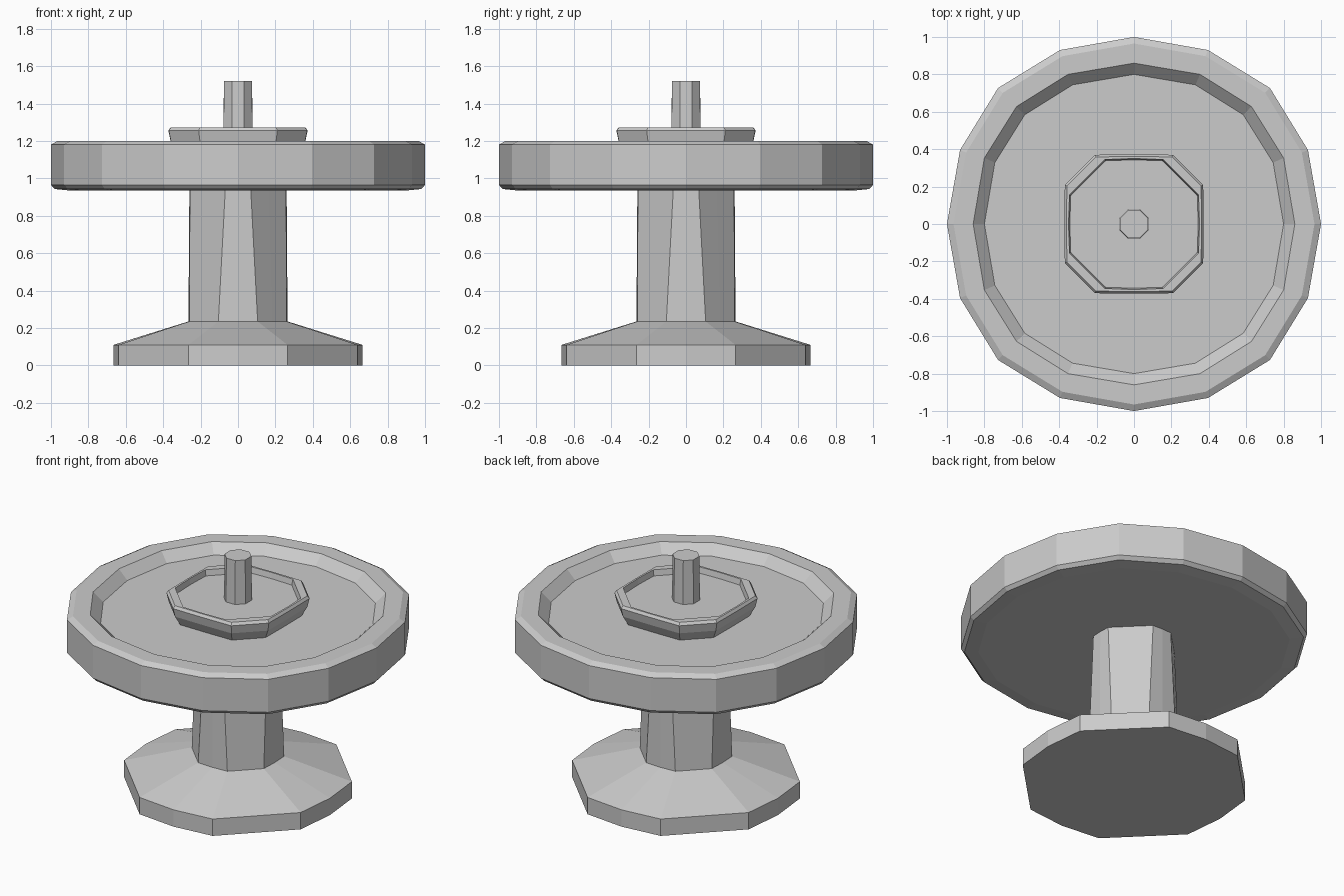
import bpy, bmesh

if "Cube" in bpy.data.objects:
    bpy.data.objects.remove(bpy.data.objects["Cube"])

grey = bpy.data.materials.new("plain_grey")
grey.diffuse_color = (0.6, 0.6, 0.6, 1)
grey.use_nodes = True
grey.node_tree.nodes["Principled BSDF"].inputs["Base Color"].default_value = grey.diffuse_color


def ring(axis, px, py, diag, z):
    """16 points with four-fold symmetry: axis point, two side points and a diagonal point per quarter."""
    pts = []
    x_axis, y_axis = (1, 0), (0, 1)
    for _ in range(4):
        for u, v in ((axis, 0), (px, py), (diag, diag), (py, px)):
            pts.append((u * x_axis[0] + v * y_axis[0], u * x_axis[1] + v * y_axis[1], z))
        x_axis, y_axis = y_axis, (-x_axis[0], -x_axis[1])
    return pts


def scaled(shape, s, z):
    return ring(*(c * s for c in shape), z)


def loft(name, rings):
    """Solid skinned through the rings, closed by a cap at each end."""
    bm = bmesh.new()
    loops = [[bm.verts.new(p) for p in r] for r in rings]
    for lo, hi in zip(loops, loops[1:]):
        for i in range(16):
            j = (i + 1) % 16
            bm.faces.new((lo[i], lo[j], hi[j], hi[i]))
    bm.faces.new(loops[0][::-1])
    bm.faces.new(loops[-1])
    mesh = bpy.data.meshes.new(name)
    bm.to_mesh(mesh)
    bm.free()
    mesh.materials.append(grey)
    obj = bpy.data.objects.new(name, mesh)
    bpy.context.collection.objects.link(obj)
    return obj


# Foot: low slab with a sloping top
foot = (0.665, 0.638, 0.264, 0.451)
pole_low = (0.265, 0.26, 0.105, 0.183)
loft("foot", [ring(*foot, 0), ring(*foot, 0.11), ring(*pole_low, 0.235)])

# Pole: octagon whose front, back and side faces narrow upwards
loft("pole", [ring(*pole_low, 0.235), ring(0.26, 0.257, 0.068, 0.163, 0.94)])

# Dish: bevelled disc with a shallow recess
rim = (1.0, 0.93, 0.396, 0.727)
recess = (0.86, 0.80, 0.353, 0.628)
loft("dish", [
    scaled(rim, 0.90, 0.935), scaled(rim, 0.98, 0.943), scaled(rim, 1, 0.965),
    scaled(rim, 1, 1.18), scaled(rim, 0.965, 1.2),
    ring(*recess, 1.2), scaled(recess, 0.93, 1.14)])

# Cup: small flared tray in the middle of the dish
cup = (0.372, 0.37, 0.21, 0.29)
hollow = (0.35, 0.345, 0.155, 0.25)
loft("cup", [
    scaled(cup, 0.89, 1.14), scaled(cup, 0.97, 1.20), scaled(cup, 1, 1.255),
    scaled(cup, 0.97, 1.272), ring(*hollow, 1.272), scaled(hollow, 0.98, 1.235)])

# Spindle: thin octagonal post
spindle = (0.075, 0.074, 0.032, 0.053)
loft("spindle", [scaled(spindle, 1.05, 1.235), scaled(spindle, 1, 1.52)])
